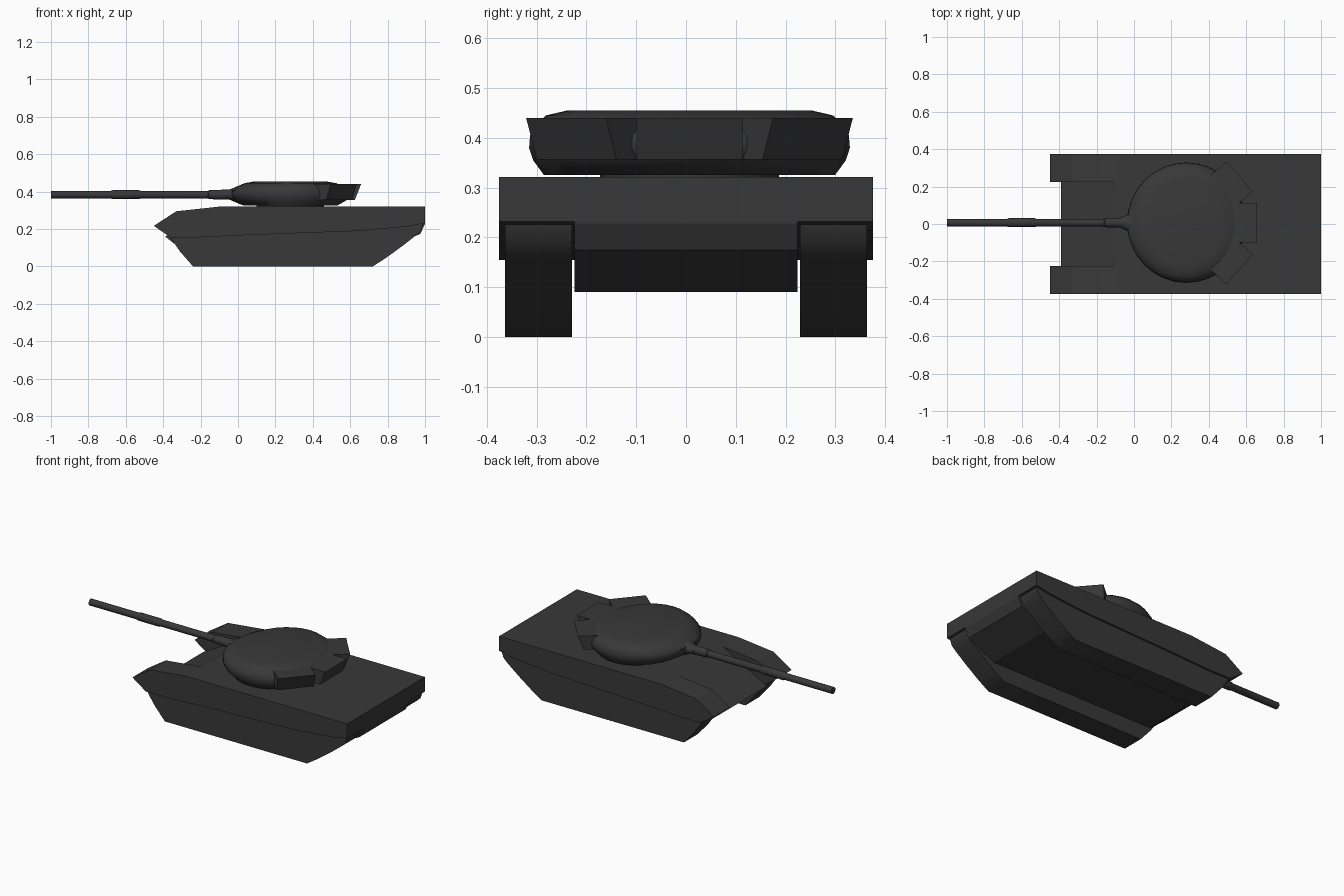
import bpy, bmesh
from math import cos, sin, pi, radians
from mathutils import Vector, Matrix

if "Cube" in bpy.data.objects:
    bpy.data.objects.remove(bpy.data.objects["Cube"])

paint = bpy.data.materials.new("dark_grey")
paint.diffuse_color = (0.04, 0.04, 0.04, 1)
paint.use_nodes = True
paint.node_tree.nodes["Principled BSDF"].inputs["Base Color"].default_value = paint.diffuse_color


def loft(name, rings, smooth=None):
    """Skin a list of equal-length point rings and cap both ends."""
    bm = bmesh.new()
    loops = [[bm.verts.new(p) for p in ring] for ring in rings]
    n = len(loops[0])
    for a, b in zip(loops, loops[1:]):
        for i in range(n):
            bm.faces.new((a[i], a[(i + 1) % n], b[(i + 1) % n], b[i]))
    bm.faces.new(loops[0])
    bm.faces.new(loops[-1])
    bmesh.ops.recalc_face_normals(bm, faces=bm.faces)
    mesh = bpy.data.meshes.new(name)
    bm.to_mesh(mesh)
    bm.free()
    ob = bpy.data.objects.new(name, mesh)
    bpy.context.collection.objects.link(ob)
    mesh.materials.append(paint)
    if smooth:
        bpy.ops.object.select_all(action='DESELECT')
        ob.select_set(True)
        bpy.context.view_layer.objects.active = ob
        bpy.ops.object.shade_smooth_by_angle(angle=radians(smooth))
    return ob


def slab(name, profile, y0, y1, smooth=None):
    """Side profile (x, z) extruded from y0 to y1."""
    return loft(name, [[(x, y, z) for x, z in profile] for y in (y0, y1)], smooth)


def oval(cx, cy, z, rx, ry, n):
    return [(cx + rx * cos(2 * pi * i / n), cy + ry * sin(2 * pi * i / n), z) for i in range(n)]


# Central hull with sloped front plate and angled tail
slab("hull", [(-0.09, 0.321), (1.0, 0.321), (1.0, 0.228), (0.975, 0.175), (0.80, 0.09),
              (-0.30, 0.09), (-0.39, 0.16)], -0.224, 0.224)

# Fenders with skirts, and track units, on both sides
fender = [(-0.45, 0.217), (-0.33, 0.295), (-0.09, 0.321), (1.0, 0.321), (1.0, 0.232),
          (0.90, 0.213), (0.65, 0.19), (0.05, 0.168), (-0.22, 0.155), (-0.36, 0.155)]
track = [(-0.24, 0), (0.72, 0), (0.79, 0.045), (0.88, 0.11), (0.95, 0.165), (0.978, 0.19),
         (0.99, 0.226), (-0.36, 0.226), (-0.365, 0.165), (-0.345, 0.13), (-0.31, 0.08)]
for side, s in (("left", 1), ("right", -1)):
    slab("fender_" + side, fender, s * 0.224, s * 0.375)
    slab("track_" + side, track, s * 0.229, s * 0.363, 40)

# Rounded turret on a low ring
CX, CY = 0.28, 0.007
loft("turret_ring", [oval(CX, CY, z, 0.18, 0.18, 32) for z in (0.31, 0.33)], 30)
shell = [(0.325, 0.25, 0.292), (0.355, 0.302, 0.314), (0.38, 0.317, 0.322), (0.405, 0.315, 0.32),
         (0.428, 0.285, 0.308), (0.445, 0.245, 0.288), (0.455, 0.19, 0.245)]
loft("turret", [oval(CX, CY, z, rx, ry, 32) for z, rx, ry in shell], 45)

# Three stowage boxes fanned around the back of the turret
for name, angle in (("rear", 0), ("left", 41), ("right", -41)):
    turn = Matrix.Translation((CX, CY, 0)) @ Matrix.Rotation(radians(angle), 4, 'Z')
    rings = [[turn @ Vector((x, y, z)) for x, y in
              ((0.24, -0.106), (out, -0.106), (out, 0.106), (0.24, 0.106))]
             for z, out in ((0.356, 0.345), (0.44, 0.378))]
    loft("stowage_box_" + name, rings)


def tube(name, steps, n, squash=1.0):
    """Round part along x from (x, radius) steps at gun height."""
    loft(name, [[(x, CY + r * cos(2 * pi * i / n), 0.384 + squash * r * sin(2 * pi * i / n))
                 for i in range(n)] for x, r in steps], 30)


# Gun mount and stepped barrel
tube("gun_mount", [(-0.07, 0.03), (-0.05, 0.036), (0.02, 0.078), (0.10, 0.08)], 16, 0.7)
tube("barrel", [(-1.0, 0.02), (-0.68, 0.02), (-0.67, 0.024), (-0.53, 0.024), (-0.52, 0.02),
                (-0.16, 0.02), (-0.155, 0.024), (-0.06, 0.027), (0.05, 0.027)], 16)
